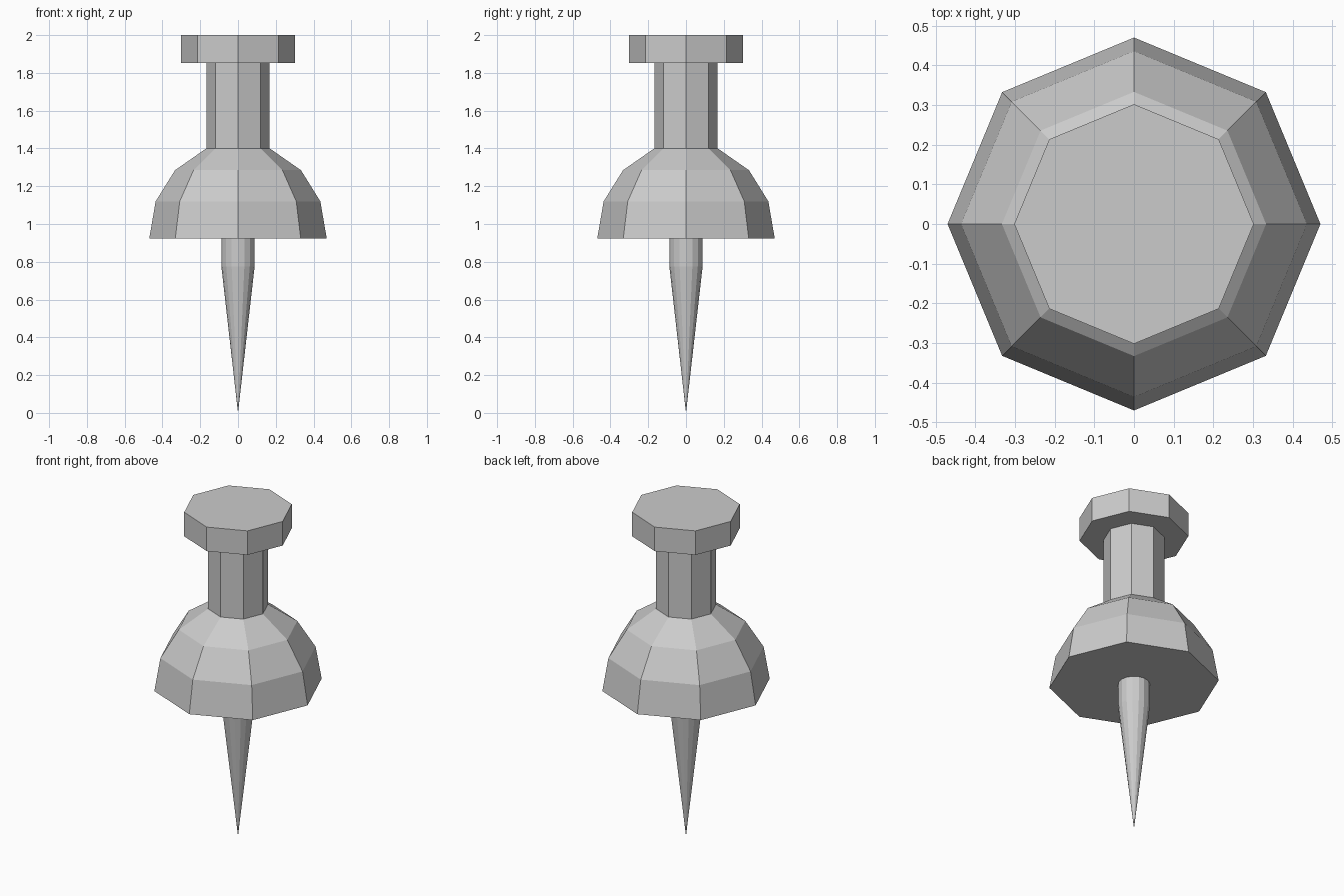
import bpy, bmesh, math

if "Cube" in bpy.data.objects:
    bpy.data.objects.remove(bpy.data.objects["Cube"])


def lathe(name, profile, sides):
    """Spin (radius, z) points, bottom to top, into a closed faceted solid."""
    bm = bmesh.new()
    rings = []
    for r, z in profile:
        if r == 0:
            rings.append([bm.verts.new((0, 0, z))] * sides)
        else:
            rings.append([bm.verts.new((r * math.cos(2 * math.pi * i / sides),
                                        r * math.sin(2 * math.pi * i / sides), z))
                          for i in range(sides)])
    for low, high in zip(rings, rings[1:]):
        for i in range(sides):
            j = (i + 1) % sides
            bm.faces.new(dict.fromkeys((low[i], low[j], high[j], high[i])))
    # flat end caps
    for (r, _), ring in zip((profile[0], profile[-1]), (rings[0], rings[-1])):
        if r > 0:
            bm.faces.new(ring)
    bmesh.ops.recalc_face_normals(bm, faces=bm.faces)
    mesh = bpy.data.meshes.new(name)
    bm.to_mesh(mesh)
    bm.free()
    obj = bpy.data.objects.new(name, mesh)
    bpy.context.collection.objects.link(obj)
    return obj


# Octagonal handle: flared dome, narrow neck, wide cap
lathe("handle", [(0.47, 0.922), (0.436, 1.12), (0.333, 1.285), (0.168, 1.40),
                 (0.168, 1.853), (0.302, 1.853), (0.302, 2.0)], 8)

# Needle: short straight shank tapering to a point
lathe("needle", [(0, 0), (0.088, 0.775), (0.088, 0.922)], 16)
